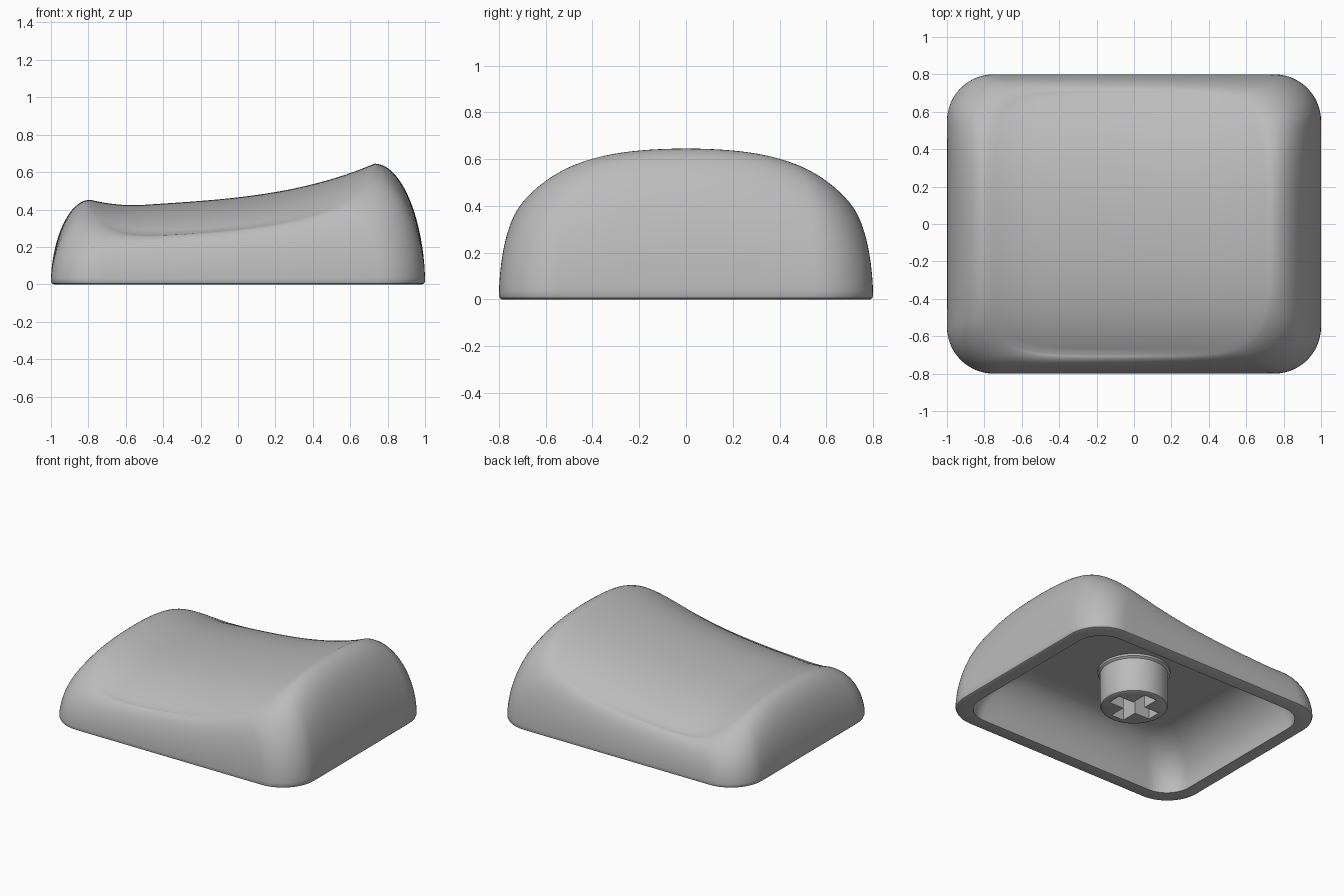
import bpy, bmesh, math
from mathutils import Vector

if "Cube" in bpy.data.objects:
    bpy.data.objects.remove(bpy.data.objects["Cube"])

grey = bpy.data.materials.new("mid_grey_plastic")
grey.use_nodes = True
grey.diffuse_color = (0.5, 0.5, 0.5, 1)
grey.node_tree.nodes["Principled BSDF"].inputs["Base Color"].default_value = (0.5, 0.5, 0.5, 1)


def finish(name, bm, angle):
    """Turn a bmesh into a named, smooth shaded object."""
    bmesh.ops.recalc_face_normals(bm, faces=bm.faces)
    mesh = bpy.data.meshes.new(name)
    bm.to_mesh(mesh)
    bm.free()
    obj = bpy.data.objects.new(name, mesh)
    bpy.context.collection.objects.link(obj)
    mesh.materials.append(grey)
    bpy.ops.object.select_all(action="DESELECT")
    obj.select_set(True)
    bpy.context.view_layer.objects.active = obj
    bpy.ops.object.shade_smooth_by_angle(angle=math.radians(angle))
    return obj


def loft(bm, rings, cap_start=True, cap_end=True):
    """Join rings of equal length with quads; cap ends with fans."""
    loops = [[bm.verts.new(p) for p in ring] for ring in rings]
    n = len(loops[0])
    for a, b in zip(loops, loops[1:]):
        for i in range(n):
            j = (i + 1) % n
            bm.faces.new((a[i], a[j], b[j], b[i]))
    for loop, wanted in ((loops[0], cap_start), (loops[-1], cap_end)):
        if wanted:
            mid = bm.verts.new(sum((v.co for v in loop), Vector()) / n)
            for i in range(n):
                bm.faces.new((loop[i], loop[(i + 1) % n], mid))
    return loops


def rounded_rect(hx, hy, r, arc=14, side=22):
    """Corner arcs followed by subdivided straight sides."""
    arcs = []
    for k, (sx, sy) in enumerate(((1, 1), (-1, 1), (-1, -1), (1, -1))):
        c = Vector((sx * (hx - r), sy * (hy - r)))
        arcs.append([c + r * Vector((math.cos(t), math.sin(t)))
                     for t in (math.pi / 2 * (k + i / arc) for i in range(arc + 1))])
    pts = []
    for k, run in enumerate(arcs):
        nxt = arcs[(k + 1) % 4][0]
        pts += run + [run[-1].lerp(nxt, i / side) for i in range(1, side)]
    return pts


def top_height(x, y):
    """Saddle: scooped along x, crowned along y."""
    z = 0.465 + 0.115 * x + 0.115 * x**2 + 0.09 * x**3
    z += 0.6 * max(0, -0.5 - x)**2
    return z - 0.2 * y**2 - 0.3 * y**4


def rim_point(p, a=0.76, b=0.70, n=5, shift=-0.03):
    """Bowed top outline in the direction of a base outline point."""
    d = Vector((p.x, p.y * b / a * 1.25)).normalized()
    r = (abs(d.x / a)**n + abs(d.y / b)**n)**(-1 / n)
    return d * r + Vector((shift, 0))


# Cap shell: cavity, flat bottom lip, curved walls, scooped top
base = rounded_rect(1.0, 0.8, 0.25)
inner = rounded_rect(0.9, 0.7, 0.19)
rim = [rim_point(p) for p in base]
rings = []
for s in (0.2, 0.4, 0.58):
    rings.append([(p.x * s, p.y * s, 0.325) for p in inner])
for i in range(13):
    t = math.pi / 2 * (1 - i / 12)
    s = 0.62 + 0.38 * math.cos(t)
    rings.append([(p.x * s, p.y * s, 0.325 * math.sin(t)) for p in inner])
for inset, z in ((0.016, 0), (0.005, 0.005), (0, 0.016)):
    rings.append([(p.x * (1 - inset), p.y * (1 - inset), z) for p in base])
for i in range(1, 25):
    t = math.pi / 2 * i / 24
    f, h = 1 - math.cos(t), math.sin(t)**1.1
    ring = []
    for p, q in zip(base, rim):
        xy = p.lerp(q, f)
        ring.append((xy.x, xy.y, 0.016 + h * (top_height(q.x, q.y) - 0.016)))
    rings.append(ring)
for i in range(1, 20):
    s = 1 - i / 20
    rings.append([(q.x * s, q.y * s, top_height(q.x * s, q.y * s)) for q in rim])
bm = bmesh.new()
loft(bm, rings)
finish("cap_shell", bm, 40)


# Stem: bevelled post with a cross shaped socket
def circle(r, z, n=64):
    return [(r * math.cos(2 * math.pi * i / n), r * math.sin(2 * math.pi * i / n), z)
            for i in range(n)]


def cross(length, width, z):
    quarter = [Vector((length, -width)), Vector((length, width)), Vector((width, width))]
    pts = []
    for k in range(4):
        c, s = round(math.cos(k * math.pi / 2)), round(math.sin(k * math.pi / 2))
        pts += [(c * p.x - s * p.y, s * p.x + c * p.y, z) for p in quarter]
    return pts


bm = bmesh.new()
post = loft(bm, [circle(0.24, 0.33), circle(0.24, 0.31), circle(0.225, 0.3),
                 circle(0.225, 0.07), circle(0.219, 0.056), circle(0.205, 0.05)], True, False)
socket = loft(bm, [cross(0.17, 0.05, 0.05), cross(0.17, 0.05, 0.29)], False, True)
edges = []
for loop in (post[-1], socket[0]):
    edges += [bm.edges.get((loop[i - 1], loop[i])) for i in range(len(loop))]
bmesh.ops.triangle_fill(bm, edges=edges, use_beauty=True)
finish("stem", bm, 35)
